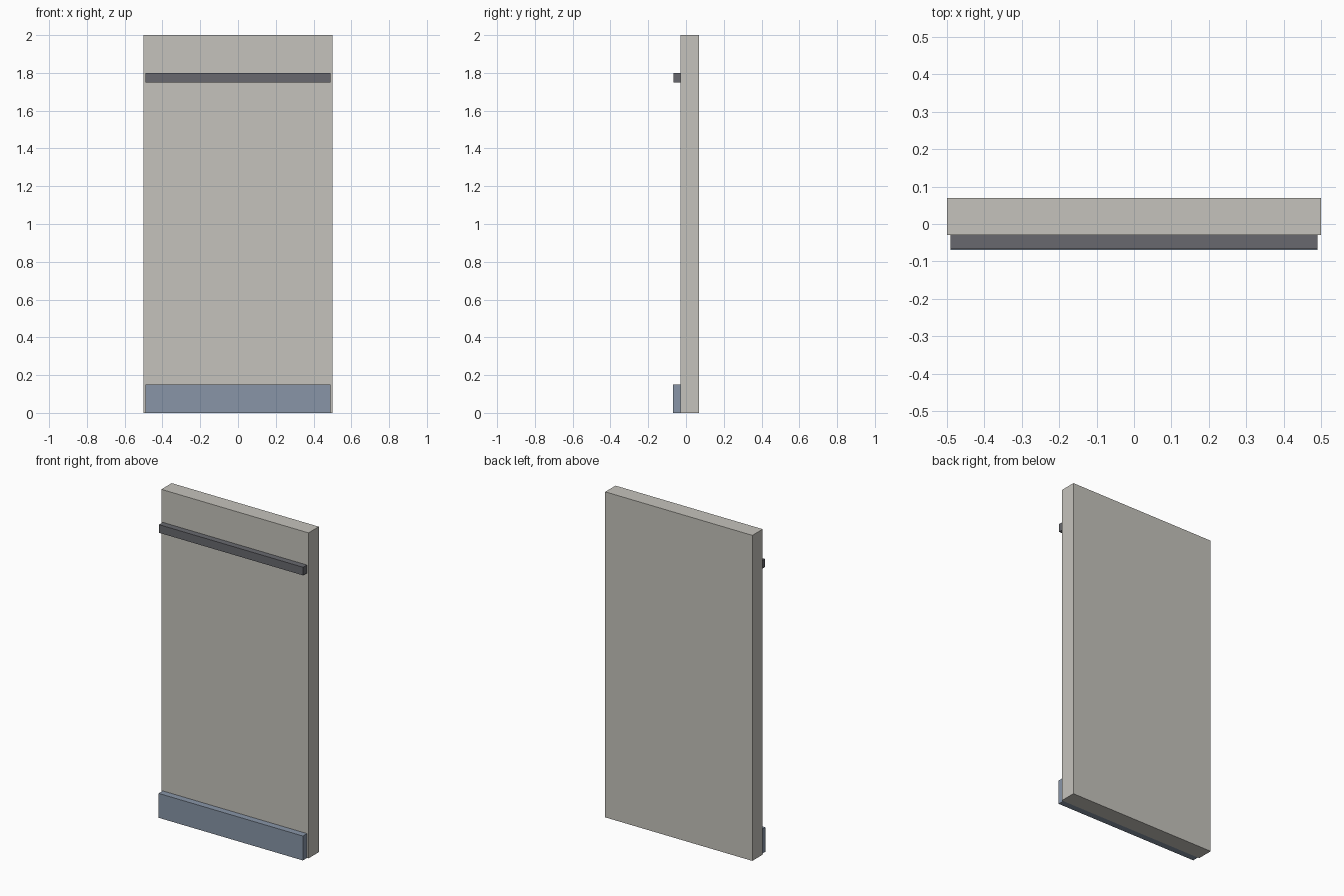
import bpy
import bmesh
from mathutils import Vector

cube = bpy.data.objects.get("Cube")
if cube:
    bpy.data.objects.remove(cube, do_unlink=True)


def material(name, rgb):
    mat = bpy.data.materials.new(name)
    mat.use_nodes = True
    color = (*rgb, 1.0)
    mat.diffuse_color = color
    mat.node_tree.nodes["Principled BSDF"].inputs["Base Color"].default_value = color
    return mat


def box(name, low, high, mat):
    """Axis-aligned box between two corners."""
    low, high = Vector(low), Vector(high)
    size, centre = high - low, (low + high) / 2
    mesh = bpy.data.meshes.new(name)
    bm = bmesh.new()
    bmesh.ops.create_cube(bm, size=1)
    bmesh.ops.scale(bm, vec=size, verts=bm.verts)
    bm.to_mesh(mesh)
    bm.free()
    mesh.materials.append(mat)
    obj = bpy.data.objects.new(name, mesh)
    obj.location = centre
    bpy.context.collection.objects.link(obj)
    return obj


plaster = material("warm grey plaster", (0.56, 0.545, 0.503))
blue_grey = material("blue grey paint", (0.246, 0.301, 0.386))
dark_grey = material("dark grey trim", (0.138, 0.141, 0.156))

# Wall slab
box("wall_panel", (-0.5, -0.03, 0), (0.5, 0.07, 2), plaster)

# Skirting and picture rail on the front face
box("skirting_board", (-0.49, -0.07, 0), (0.49, -0.03, 0.15), blue_grey)
box("picture_rail", (-0.49, -0.067, 1.75), (0.49, -0.03, 1.8), dark_grey)
